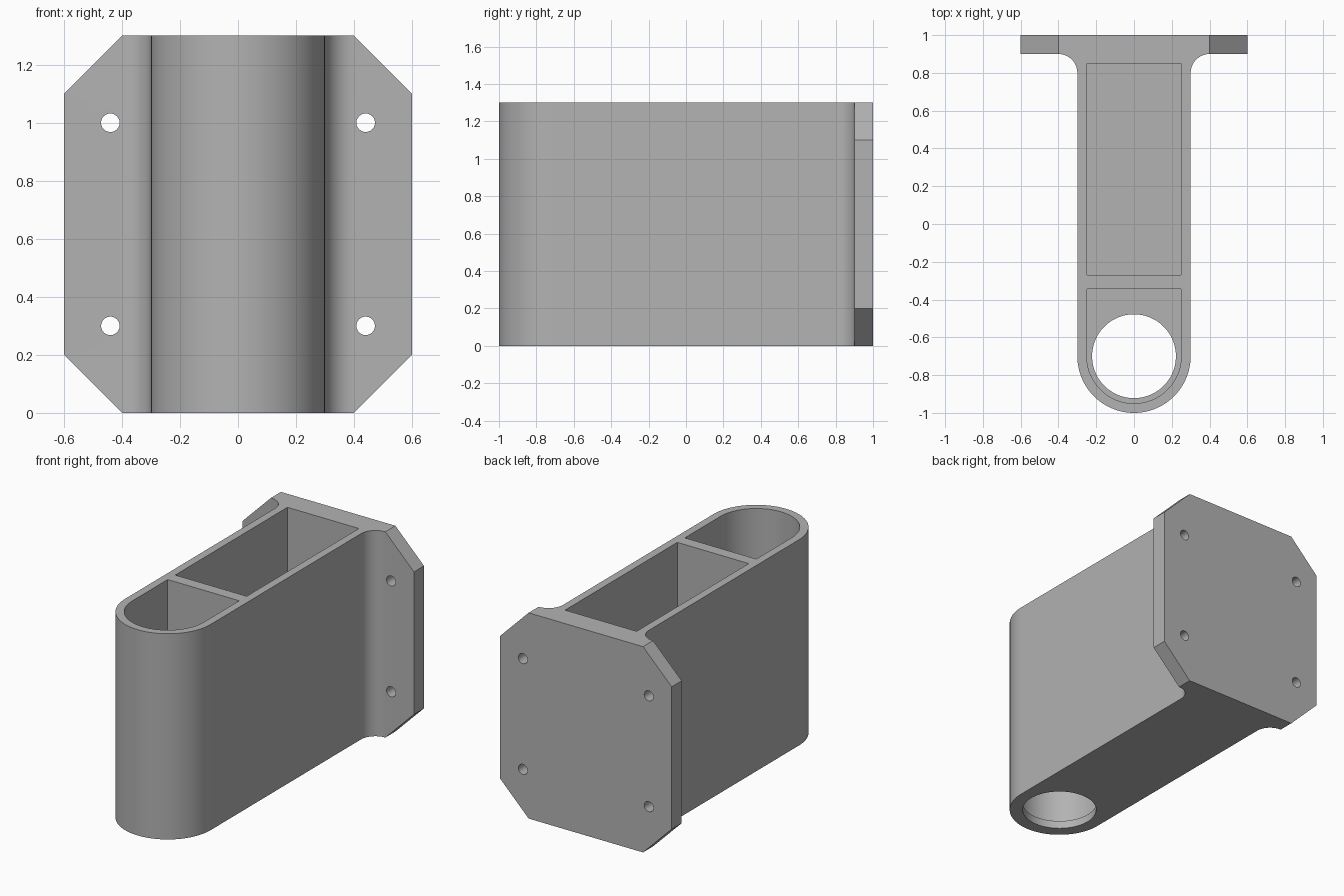
import bpy, bmesh, math
from mathutils import Matrix, Vector

cube = bpy.data.objects.get("Cube")
if cube:
    bpy.data.objects.remove(cube, do_unlink=True)

HEIGHT = 1.3
FLOOR = 0.05
ROUND_Y = -0.7

grey = bpy.data.materials.new("plain_grey")
grey.use_nodes = True
colour = (0.45, 0.45, 0.45, 1)
grey.diffuse_color = colour
grey.node_tree.nodes["Principled BSDF"].inputs["Base Color"].default_value = colour


def arc(cx, cy, r, start, end, steps):
    angles = [math.radians(start + (end - start) * i / steps) for i in range(steps + 1)]
    return [(cx + r * math.cos(a), cy + r * math.sin(a)) for a in angles]


def prism(name, points, low, high, matrix=Matrix()):
    """Extrude a flat outline from low to high, then place it."""
    bm = bmesh.new()
    face = bm.faces.new([bm.verts.new((x, y, low)) for x, y in points])
    side = bmesh.ops.extrude_face_region(bm, geom=[face])
    verts = [v for v in side["geom"] if isinstance(v, bmesh.types.BMVert)]
    bmesh.ops.translate(bm, verts=verts, vec=Vector((0, 0, high - low)))
    bm.transform(matrix)
    bmesh.ops.recalc_face_normals(bm, faces=bm.faces)
    mesh = bpy.data.meshes.new(name)
    bm.to_mesh(mesh)
    bm.free()
    mesh.materials.append(grey)
    obj = bpy.data.objects.new(name, mesh)
    bpy.context.scene.collection.objects.link(obj)
    return obj


# Arm with rounded nose, filleted into the mounting plate
right_side = arc(0.4, 0.8, 0.1, 180, 90, 12) + [(0.6, 0.9), (0.6, 1)]
left_side = [(-x, y) for x, y in reversed(right_side)]
outline = arc(0, ROUND_Y, 0.3, 180, 360, 48) + right_side + left_side
bracket = prism("mounting_bracket", outline, 0, HEIGHT)

cutters = []

# Open pockets and the round hole through the nose floor
nose = arc(0, ROUND_Y, 0.25, 180, 360, 48) + [(0.25, -0.345), (-0.25, -0.345)]
box = [(-0.25, -0.27), (0.25, -0.27), (0.25, 0.85), (-0.25, 0.85)]
cutters.append(prism("nose_pocket_cutter", nose, FLOOR, HEIGHT + 0.1))
cutters.append(prism("main_pocket_cutter", box, FLOOR, HEIGHT + 0.1))
cutters.append(prism("floor_hole_cutter", arc(0, ROUND_Y, 0.222, 0, 354, 59), -0.1, 0.2))

# Plate corner chamfers and screw holes, drawn in the xz plane
upright = Matrix.Rotation(math.radians(90), 4, "X")
for sx in (-1, 1):
    for top in (False, True):
        corner = [(0.4, 0), (0.6, 0.2), (0.8, 0.4), (0.8, -0.2), (0.2, -0.2)]
        corner = [(sx * x, HEIGHT - z if top else z) for x, z in corner]
        cutters.append(prism("corner_cutter", corner, -1.1, -0.85, upright))
        hole = arc(sx * 0.44, 1.0 if top else 0.3, 0.032, 0, 345, 23)
        cutters.append(prism("screw_hole_cutter", hole, -1.1, -0.8, upright))

# Trim each corner cutter so it only touches the flange
for c in cutters:
    if c.name.startswith("corner"):
        for v in c.data.vertices:
            if abs(v.co.x) < 0.4:
                v.co.x = math.copysign(0.4, v.co.x)

for c in cutters:
    mod = bracket.modifiers.new(c.name, "BOOLEAN")
    mod.operation = "DIFFERENCE"
    mod.solver = "EXACT"
    mod.object = c
    c.hide_render = True

# Bake the cuts, then remove the helpers
bpy.context.view_layer.update()
graph = bpy.context.evaluated_depsgraph_get()
baked = bpy.data.meshes.new_from_object(bracket.evaluated_get(graph))
bracket.modifiers.clear()
bracket.data = baked
for c in cutters:
    bpy.data.objects.remove(c, do_unlink=True)

bpy.ops.object.select_all(action="DESELECT")
bracket.select_set(True)
bpy.context.view_layer.objects.active = bracket
bpy.ops.object.shade_smooth_by_angle(angle=math.radians(30))
